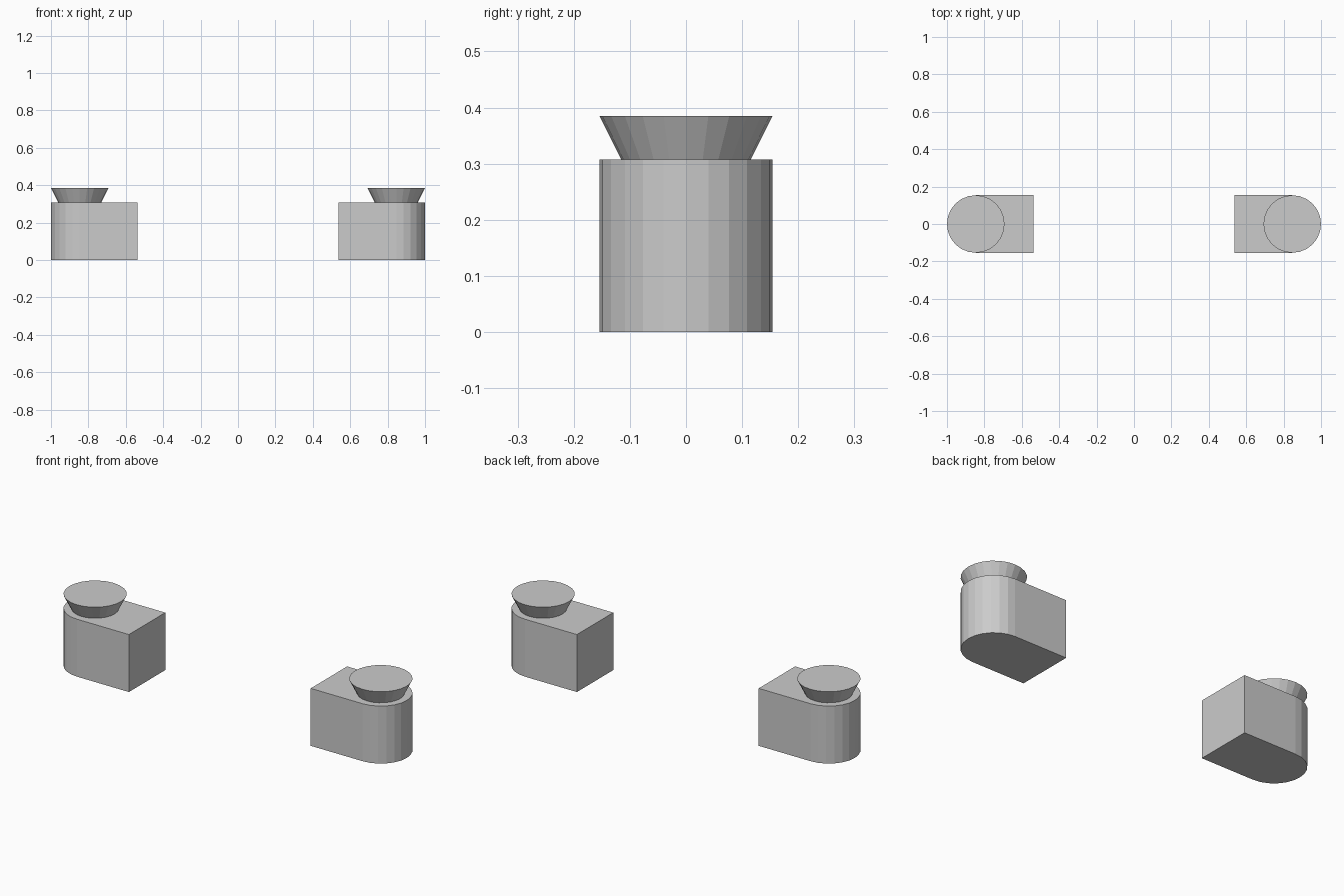
import bpy, bmesh
from math import sin, cos, pi

if "Cube" in bpy.data.objects:
    bpy.data.objects.remove(bpy.data.objects["Cube"])

U = 1 / 13            # model unit
R = 2 * U             # rounded end radius
CX = 1 - R            # centre of rounded end
SEG = 24


def prism(name, rings):
    """Closed solid lofted through equal-sized rings of points."""
    bm = bmesh.new()
    loops = [[bm.verts.new(p) for p in ring] for ring in rings]
    n = len(loops[0])
    for low, high in zip(loops, loops[1:]):
        for i in range(n):
            j = (i + 1) % n
            bm.faces.new((low[i], low[j], high[j], high[i]))
    bm.faces.new(loops[0][::-1])
    bm.faces.new(loops[-1])
    bmesh.ops.recalc_face_normals(bm, faces=bm.faces)
    mesh = bpy.data.meshes.new(name)
    bm.to_mesh(mesh)
    bm.free()
    obj = bpy.data.objects.new(name, mesh)
    bpy.context.collection.objects.link(obj)
    return obj


def circle(cx, r, z):
    return [(cx + r * cos(2 * pi * i / SEG), r * sin(2 * pi * i / SEG), z)
            for i in range(SEG)]


def outline(side, z):
    # Rounded outer end, square inner end
    arc = [-pi / 2 + pi * i / (SEG // 2) for i in range(SEG // 2 + 1)]
    pts = [(CX + R * cos(a), R * sin(a)) for a in arc]
    pts += [(7 * U, R), (7 * U, -R)]
    return [(side * x, y, z) for x, y in pts]


for label, side in (("left", -1), ("right", 1)):
    # Block with rounded outer end
    prism(label + "_block", [outline(side, 0), outline(side, 4 * U)])
    # Flared knob on top
    prism(label + "_flared_knob", [circle(side * CX, 1.5 * U, 4 * U),
                                   circle(side * CX, R, 5 * U)])
